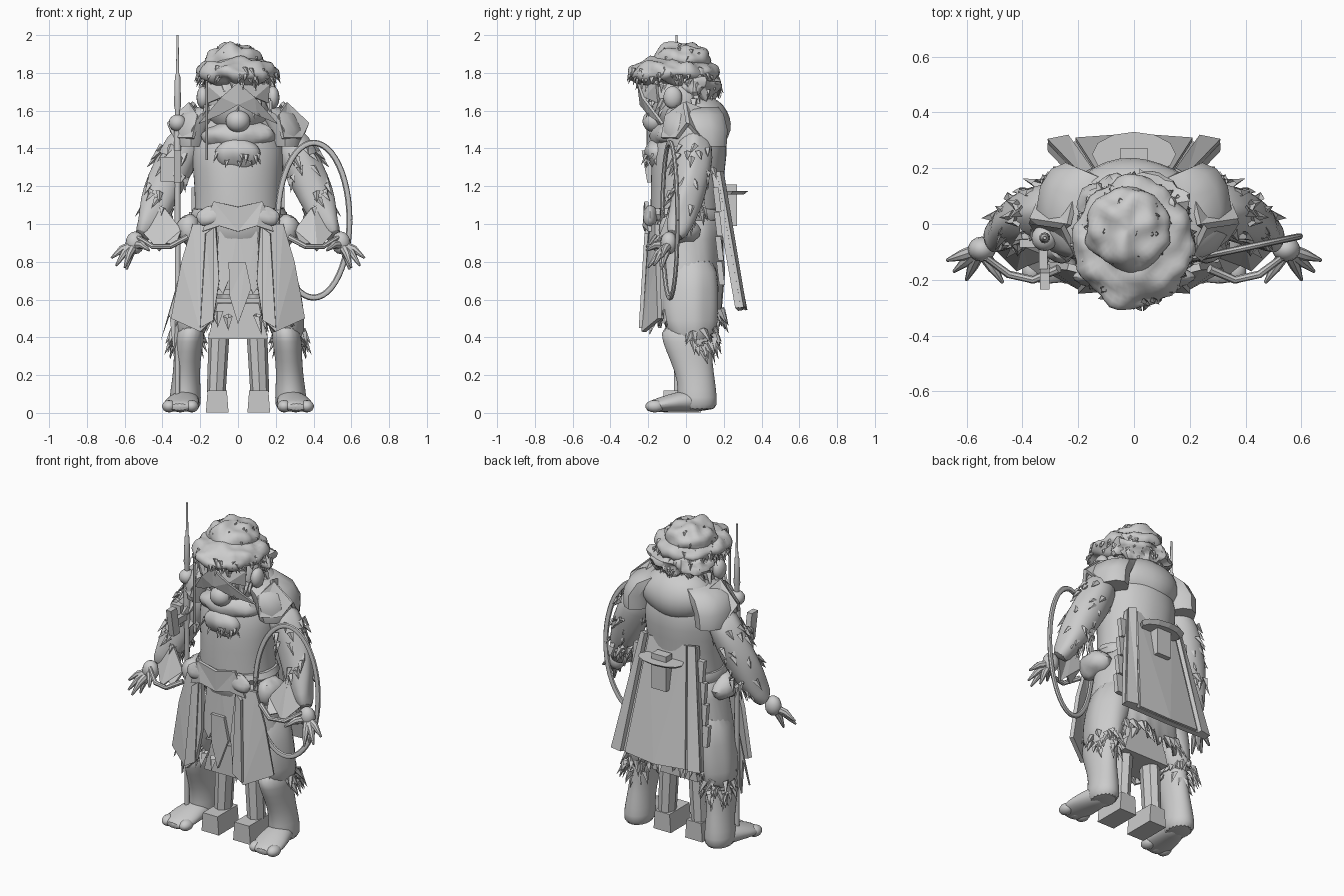
import bpy, bmesh, math, random
from mathutils import Vector, noise

random.seed(7)
cube = bpy.data.objects.get("Cube")
if cube:
    bpy.data.objects.remove(cube)

grey = bpy.data.materials.new("plain grey")
grey.use_nodes = True
grey.diffuse_color = (0.6, 0.6, 0.6, 1)
grey.node_tree.nodes["Principled BSDF"].inputs["Base Color"].default_value = (0.6, 0.6, 0.6, 1)


def finish(name, bm, mirror=False, smooth=True, subdiv=0, thick=0, lump=0, freq=14):
    if lump:
        bm.normal_update()
        for v in bm.verts:
            v.co += v.normal * noise.noise(v.co * freq) * lump
    bmesh.ops.recalc_face_normals(bm, faces=bm.faces)
    me = bpy.data.meshes.new(name)
    bm.to_mesh(me)
    bm.free()
    me.materials.append(grey)
    ob = bpy.data.objects.new(name, me)
    bpy.context.collection.objects.link(ob)
    if thick:
        ob.modifiers.new("thickness", 'SOLIDIFY').thickness = thick
    if subdiv:
        ob.modifiers.new("rounding", 'SUBSURF').levels = subdiv
        ob.modifiers["rounding"].render_levels = subdiv
    if mirror:
        ob.modifiers.new("other side", 'MIRROR')
    if smooth:
        bpy.ops.object.select_all(action='DESELECT')
        ob.select_set(True)
        bpy.context.view_layer.objects.active = ob
        bpy.ops.object.shade_smooth_by_angle(angle=math.radians(40))
    return ob


# Rings are (x, y, z, radius across, radius deep); along=True turns them to follow the path
def loft(name, rings, n=16, along=False, gap=0, jag=0, cap=True, **kw):
    bm = bmesh.new()
    rows = []
    pts = [Vector(r[:3]) for r in rings]
    for i, r in enumerate(rings):
        d = pts[min(i + 1, len(pts) - 1)] - pts[max(i - 1, 0)]
        q = d.to_track_quat('Z', 'Y')
        row = []
        for k in range(n + (1 if gap else 0)):
            a = gap + (math.tau - 2 * gap) * k / n
            o = Vector((math.sin(a) * r[3], -math.cos(a) * r[-1], 0))
            p = pts[i] + (q @ o if along else o)
            if jag and i == len(rings) - 1:
                p.z += jag * (random.random() - (k % 2))
            row.append(bm.verts.new(p))
        rows.append(row)
    for lo, hi in zip(rows, rows[1:]):
        for k in range(n):
            m = k + 1 if gap else (k + 1) % n
            bm.faces.new((lo[k], lo[m], hi[m], hi[k]))
    if cap and not gap:
        bm.faces.new(rows[0])
        bm.faces.new(rows[-1])
    return finish(name, bm, **kw)


def ball(name, c, r, seg=28, **kw):
    bm = bmesh.new()
    bmesh.ops.create_uvsphere(bm, u_segments=seg, v_segments=seg // 2, radius=1)
    for v in bm.verts:
        v.co = Vector(c) + v.co * Vector(r)
    return finish(name, bm, **kw)


def box(name, c, s, taper=1, lean=0, **kw):
    bm = bmesh.new()
    bmesh.ops.create_cube(bm, size=1)
    for v in bm.verts:
        k = taper if v.co.z > 0 else 1
        v.co = Vector(c) + Vector((v.co.x * s[0] * k, v.co.y * s[1] + v.co.z * lean, v.co.z * s[2]))
    return finish(name, bm, smooth=False, **kw)


def plate(name, pts, thick=0.015, **kw):
    bm = bmesh.new()
    bm.faces.new([bm.verts.new(p) for p in pts])
    bmesh.ops.triangulate(bm, faces=bm.faces)
    return finish(name, bm, thick=thick, smooth=False, **kw)


# Scatter pointed fur locks over an ellipsoid, lying mostly along "flow"
def fur(name, c, r, count, size, flow=(0, 0, -1), low=-1, high=1, **kw):
    bm = bmesh.new()
    for _ in range(count):
        z, a = random.uniform(low, high), random.uniform(0, math.tau)
        s = math.sqrt(1 - z * z)
        u = Vector((s * math.cos(a), s * math.sin(a), z))
        p = Vector(c) + u * Vector(r) * 0.97
        t = u.cross(Vector(flow)).normalized()
        d = (Vector(flow) + u * 0.45 + t * random.uniform(-.5, .5)).normalized()
        w = size * 0.3
        base = [bm.verts.new(p + o) for o in (t * w, u * w * 0.8, -t * w, -u * w)]
        tip = bm.verts.new(p + d * size * random.uniform(0.7, 1.3))
        for i in range(4):
            bm.faces.new((base[i], base[(i + 1) % 4], tip))
    return finish(name, bm, **kw)


# Fur hat and head
ball("hat_brim", (0, -.07, 1.8), (.215, .235, .085), 48, lump=.03)
ball("hat_crown", (-.02, -.02, 1.865), (.155, .15, .09), 40, lump=.03)
ball("hat_back", (0, .06, 1.74), (.19, .12, .085), 40, lump=.05, freq=20)
fur("hat_brim_fur", (0, -.07, 1.8), (.215, .235, .08), 110, .045, low=-.8, high=.5)
fur("hat_crown_fur", (-.02, -.02, 1.865), (.155, .15, .09), 30, .03, low=0)
fur("hat_back_fur", (0, .06, 1.74), (.19, .12, .085), 60, .045)
ball("head", (0, -.04, 1.64), (.175, .16, .17))
ball("ear", (.185, -.07, 1.67), (.035, .05, .06), 16, mirror=True)
ball("nose", (0, -.17, 1.545), (.065, .06, .06))
plate("face_mask", [(0, -.26, 1.75), (.09, -.235, 1.67), (.21, -.13, 1.53), (.1, -.2, 1.575), (0, -.245, 1.63)], mirror=True)
plate("mask_brow", [(0, -.25, 1.75), (.17, -.16, 1.74), (.16, -.15, 1.64), (.09, -.22, 1.67)], mirror=True)
loft("hat_cord", [(-.165, -.2, z, .008, .008) for z in (1.34, 1.75)], 6)
fur("ear_locks", (0, -.04, 1.66), (.19, .16, .08), 36, .08, low=-.6, high=.4)

# Torso, hood and collar
loft("torso", [(0, 0, .85, .23, .18), (0, 0, 1.0, .24, .19), (0, 0, 1.12, .225, .19),
               (0, .01, 1.3, .24, .2), (0, .025, 1.42, .25, .2), (0, .03, 1.54, .2, .16),
               (0, .02, 1.64, .13, .11)], 24, subdiv=1, lump=.008)
ball("hood", (0, .07, 1.53), (.23, .165, .155), lump=.01, freq=6)
ball("scarf", (0, -.07, 1.47), (.2, .12, .08), lump=.02)
ball("beard", (0, -.15, 1.37), (.12, .065, .085), lump=.015)
fur("beard_fur", (0, -.15, 1.37), (.12, .065, .08), 28, .05, low=-.9, high=.3)

# Shoulder cape with raised corners
loft("shoulder_cape", [(.13, .04, 1.62, .09, .13), (.2, .045, 1.58, .11, .155), (.245, .05, 1.5, .105, .17),
                       (.25, .06, 1.41, .095, .155)], 12, mirror=True)
plate("shoulder_flap", [(.24, 0, 1.65), (.29, -.05, 1.55), (.375, .02, 1.53), (.34, .1, 1.44), (.27, .19, 1.42), (.2, .17, 1.58)], .02, mirror=True)
plate("shoulder_front", [(.25, 0, 1.64), (.2, -.1, 1.57), (.23, -.12, 1.45), (.33, -.04, 1.45), (.37, .02, 1.53), (.29, -.04, 1.55)], .02, mirror=True)

# Arms, cuffs and hands
loft("sleeve", [(.25, .05, 1.48, .08, .1), (.32, .045, 1.36, .1, .11), (.38, .03, 1.22, .095, .105),
                (.43, 0, 1.1, .085, .09), (.475, -.04, .99, .065, .07), (.51, -.07, .93, .045, .05)],
     20, along=True, mirror=True, subdiv=1, lump=.025)
for i, (c, r) in enumerate([((.34, .04, 1.32), (.1, .11, .13)), ((.42, .01, 1.13), (.085, .1, .13))]):
    fur(f"sleeve_fur_{i + 1}", c, r, 34, .07, (.35, -.15, -1), mirror=True)
plate("cuff_drape", [(.4, -.08, 1.1), (.5, -.09, .95), (.42, -.17, .86), (.38, -.15, .9), (.33, -.19, .89), (.3, -.12, .97)], mirror=True)
ball("palm", (.545, -.09, .9), (.05, .045, .06), 16, mirror=True)
for i, tip in enumerate([(.67, -.13, .82), (.645, -.17, .78), (.6, -.2, .77), (.59, -.13, .76), (.47, -.21, .86)]):
    a = Vector((.55, -.09, .89))
    b = Vector(tip)
    m = a.lerp(b, .55) + Vector((0, 0, .015))
    loft(f"finger_{i + 1}", [(*a, .025), (*m, .02), (*b, .006)], 8, along=True, mirror=True)
loft("wrist_cord", [(.27, -.16, .93, .016), (.36, -.2, .88, .014), (.45, -.18, .88, .014), (.53, -.12, .93, .012)], 8, along=True, mirror=True)

# Coat skirt, front panels and waist
loft("coat_skirt", [(0, 0, 1.08, .23, .19), (0, 0, .92, .26, .195), (0, .0, .75, .29, .2), (0, -.01, .5, .33, .2)],
     40, gap=.7, jag=.08, thick=.02, lump=.015)
plate("front_panel", [(.12, -.195, 1.0), (.24, -.165, 1.0), (.3, -.16, .8), (.355, -.15, .5), (.2, -.235, .43), (.13, -.235, .5), (.1, -.22, .7)], .025, mirror=True)
plate("panel_fold", [(.13, -.21, .98), (.17, -.22, .95), (.2, -.25, .45), (.13, -.245, .49)], .02, mirror=True)
loft("belt", [(0, 0, 1.02, .245, .2), (0, 0, 1.05, .255, .212), (0, 0, 1.08, .24, .205)], 28, lump=.015)
ball("belt_pouch", (.13, -.19, 1.04), (.09, .035, .055), 16, mirror=True, lump=.02)
plate("belt_knot", [(0, -.225, 1.09), (.13, -.22, 1.12), (.19, -.2, .96), (.1, -.23, .99), (0, -.22, .96)], .02, mirror=True)
ball("hip_bag", (.26, -.04, .97), (.07, .11, .08), 16, mirror=True, lump=.02)
plate("loincloth", [(0, -.17, .98), (.1, -.165, .96), (.13, -.17, .7), (.08, -.18, .63), (.05, -.18, .7), (0, -.18, .62)], mirror=True)
plate("front_tassel", [(-.05, -.2, .8), (.04, -.2, .8), (.07, -.2, .66), (0, -.205, .47), (-.045, -.2, .62)], .02)
fur("skirt_fringe", (0, 0, .54), (.32, .2, .06), 60, .09, low=-.5, high=.3)

# Trousers, fur cuffs and boots
loft("trouser", [(.16, .03, .85, .12, .14), (.21, .02, .65, .12, .16), (.25, .02, .48, .1, .15), (.27, .04, .36, .08, .11)],
     20, mirror=True, subdiv=1, lump=.02)
fur("trouser_cuff_fur", (.275, .07, .4), (.085, .1, .08), 50, .075, low=-.8, high=.7, mirror=True)
loft("boot_leg", [(.25, 0, .47, .08, .14), (.26, .005, .38, .08, .135), (.27, .03, .27, .07, .11), (.275, .055, .17, .075, .1),
                  (.28, .06, .08, .085, .105), (.28, .06, .005, .085, .11)], 20, mirror=True, subdiv=1)
loft("boot_foot", [(.27, .1, .06, .07, .055), (.285, 0, .065, .08, .06), (.3, -.1, .05, .1, .045), (.31, -.18, .035, .09, .033), (.31, -.215, .03, .05, .02)],
     16, along=True, mirror=True, subdiv=1)
for i in range(3):
    ball(f"boot_toe_{i + 1}", (.245 + .06 * i, -.165, .035), (.038, .05, .033), 14, mirror=True)

# Inner support stand
for z, w, h in ((.435, .32, .09), (.53, .26, .1), (.595, .3, .025), (.64, .28, .025)):
    box(f"stand_hip_{int(z * 1000)}", (0, 0, z), (w, .22, h), .85, mirror=False)
loft("stand_leg", [(.115, .02, .11, .05, .06), (.1, .02, .42, .055, .065)], 8, mirror=True, smooth=False)
box("stand_foot", (.11, -.02, .06), (.12, .2, .115), .85, mirror=True)

# Back board with slats, rails, shelf and bracket
for name, top, low, y, t in (("back_board", .19, .31, 0, .03), ("back_board_inset", .13, .21, .02, .012)):
    plate(name, [(-top, .165 + y, 1.27), (top, .165 + y, 1.27), (low, .29 + y, .56), (0, .305 + y, .545), (-low, .29 + y, .56)], t)
plate("board_rail", [(.19, .18, 1.28), (.15, .2, 1.28), (.235, .32, .56), (.31, .305, .56)], .025, mirror=True)
for i in range(4):
    z = 1.13 - i * .13
    box(f"side_slat_{i + 1}", (.215 + i * .015, .165 + i * .006, z), (.06, .03, .125), 1, -.015, mirror=True)
box("shelf_bracket", (0, .24, 1.1), (.1, .06, .22))
loft("shelf", [(0, .235, 1.155, .13, .07), (0, .25, 1.175, .15, .08)], 12, smooth=False)

# Staff with ball, collar, spike and tag plates
loft("staff", [(-.32, -.05, z, r, r) for z, r in ((.1, .014), (1.2, .016), (1.25, .02), (1.46, .02), (1.6, .014), (1.63, .02), (1.78, .015), (1.8, .008), (2, .006))], 10)
ball("staff_ball", (-.32, -.05, 1.535), (.047, .047, .045), 16)
box("staff_tag", (-.32, -.19, 1.305), (.035, .06, .17), 1, -.03)
box("staff_block", (-.375, -.045, 1.29), (.07, .08, .13))
box("staff_arm", (-.325, -.11, 1.29), (.03, .13, .04))
plate("staff_rag", [(-.3, -.05, .8), (-.33, -.06, .66), (-.41, -.04, .38), (-.36, -.05, .52), (-.34, -.06, .3), (-.31, -.05, .5)])

# Large hoop hanging from the left arm
hoop = [(.4 + .19 * math.cos(a), -.085 + .04 * math.cos(a), 1.02 + .41 * math.sin(a), .012, .016)
        for a in (math.tau * k / 48 for k in range(49))]
loft("hoop", hoop, 8, along=True)
